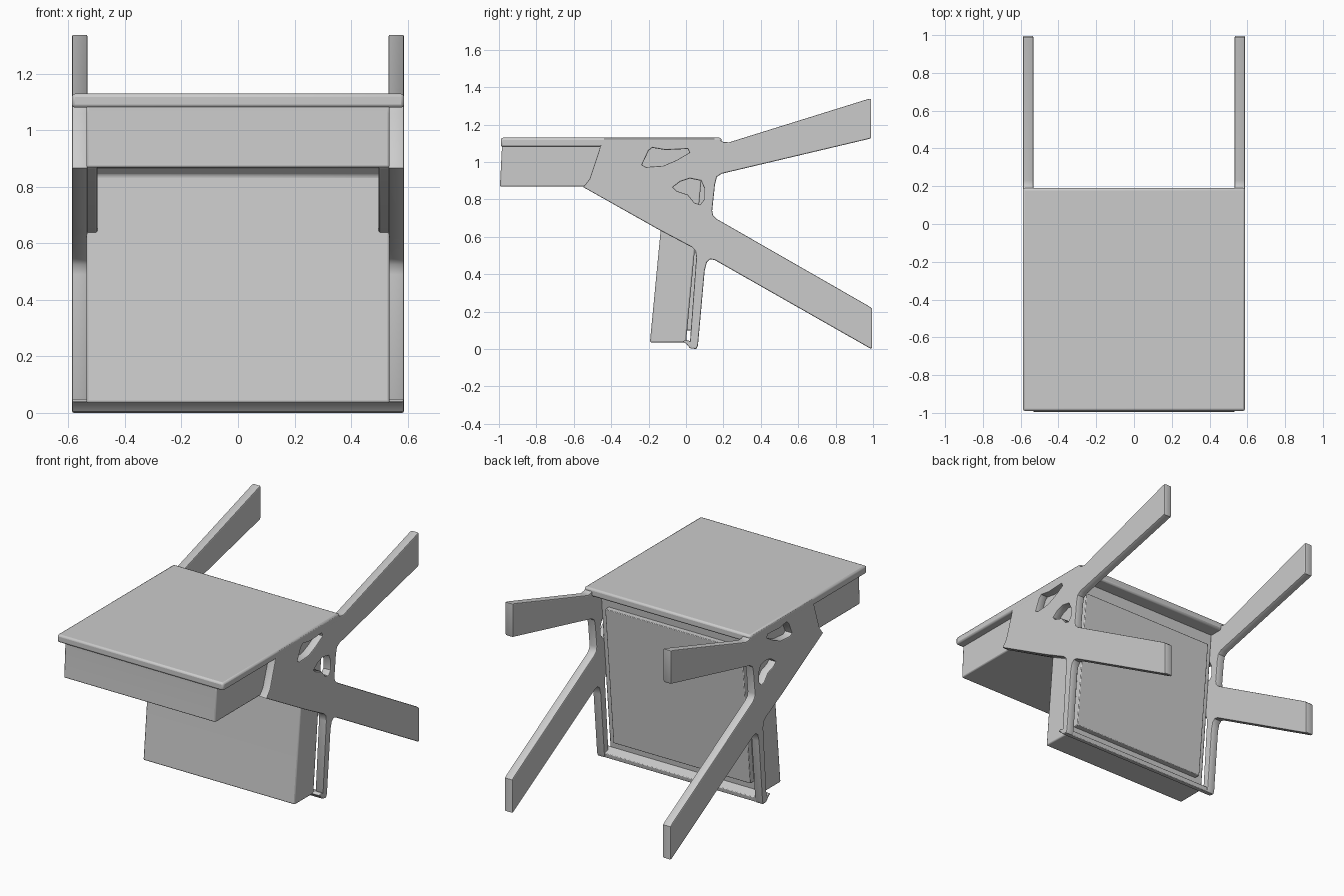
import bpy, bmesh
from math import radians
from mathutils import Vector

if "Cube" in bpy.data.objects:
    bpy.data.objects.remove(bpy.data.objects["Cube"])


def prism(name, profile, x0, x1, bevel=0.008):
    """Extrude a (y, z) side profile from x0 to x1, with softened edges."""
    bm = bmesh.new()
    face = bm.faces.new([bm.verts.new((x0, y, z)) for y, z in profile])
    ext = bmesh.ops.extrude_face_region(bm, geom=[face])
    verts = [v for v in ext["geom"] if isinstance(v, bmesh.types.BMVert)]
    bmesh.ops.translate(bm, vec=Vector((x1 - x0, 0, 0)), verts=verts)
    bmesh.ops.recalc_face_normals(bm, faces=bm.faces)
    mesh = bpy.data.meshes.new(name)
    bm.to_mesh(mesh)
    bm.free()
    obj = bpy.data.objects.new(name, mesh)
    bpy.context.collection.objects.link(obj)
    mod = obj.modifiers.new("soft_edges", 'BEVEL')
    mod.width, mod.segments = bevel, 2
    mod.limit_method, mod.angle_limit = 'ANGLE', radians(35)
    smooth(obj)
    return obj


def smooth(obj):
    bpy.ops.object.select_all(action='DESELECT')
    obj.select_set(True)
    bpy.context.view_layer.objects.active = obj
    bpy.ops.object.shade_smooth_by_angle(angle=radians(35))


def plate(name, loops, x_mid, thick, bevel=0.006):
    """Flat plate in the YZ plane; loops after the first become openings."""
    cu = bpy.data.curves.new(name, 'CURVE')
    cu.dimensions, cu.fill_mode = '2D', 'BOTH'
    cu.extrude, cu.bevel_depth = thick / 2 - bevel, bevel
    cu.offset, cu.bevel_resolution = -bevel, 1
    for loop in loops:
        sp = cu.splines.new('POLY')
        sp.points.add(len(loop) - 1)
        for p, (y, z) in zip(sp.points, loop):
            p.co = (y, z, 0, 1)
        sp.use_cyclic_u = True
    obj = bpy.data.objects.new(name, cu)
    bpy.context.collection.objects.link(obj)
    obj.rotation_euler = (radians(90), 0, radians(90))
    obj.location.x = x_mid
    bpy.ops.object.select_all(action='DESELECT')
    obj.select_set(True)
    bpy.context.view_layer.objects.active = obj
    bpy.ops.object.convert(target='MESH')
    smooth(bpy.context.object)


# seat board
prism("seat_board", [(-0.99, 1.08), (0.19, 1.08), (0.19, 1.13), (-0.99, 1.13)],
      -0.588, 0.588, 0.012)

# solid core: front apron box and the leaning leg panel
prism("apron_and_leg_panel",
      [(-0.985, 1.09), (-0.985, 1.06), (-0.995, 0.868), (-0.15, 0.868),
       (-0.12, 0.84), (-0.135, 0.64), (-0.193, 0.035), (0.0, 0.035),
       (0.10, 1.09)], -0.537, 0.537)

# raised slab on the back of the leg panel
prism("back_slab", [(-0.01, 0.10), (0.042, 0.10), (0.126, 0.99), (0.07, 0.99)],
      -0.485, 0.485, 0.004)

# bottom rail joining the two side frames
prism("bottom_rail", [(-0.02, 0.04), (0.0, 0.03), (0.022, 0.004), (0.055, 0.0),
                      (0.06, 0.03), (0.0, 0.05)], -0.586, 0.586, 0.004)

# side frames with two pockets and splayed arms
outline = [(-0.455, 1.10), (-0.465, 1.06), (-0.515, 0.91), (-0.55, 0.866),
           (-0.14, 0.635), (0.03, 0.545), (0.05, 0.525), (0.055, 0.49),
           (0.02, 0.02), (0.03, 0.004), (0.055, 0.0), (0.064, 0.02),
           (0.10, 0.42), (0.112, 0.465), (0.13, 0.48), (0.155, 0.475),
           (0.985, 0.003), (0.995, 0.005), (0.995, 0.215), (0.98, 0.228),
           (0.165, 0.695), (0.145, 0.715), (0.14, 0.74), (0.155, 0.88),
           (0.165, 0.92), (0.19, 0.937), (0.985, 1.125), (0.99, 1.135),
           (0.99, 1.338), (0.975, 1.337), (0.23, 1.105), (0.20, 1.107),
           (0.17, 1.125), (0.15, 1.126), (-0.44, 1.126)]
upper_pocket = [(-0.235, 0.985), (-0.20, 1.06), (-0.18, 1.076), (-0.11, 1.064),
                (0.01, 1.07), (0.018, 1.05), (-0.05, 1.01), (-0.12, 0.98),
                (-0.215, 0.973)]
lower_pocket = [(-0.07, 0.865), (-0.03, 0.895), (0.02, 0.912), (0.08, 0.90),
                (0.098, 0.86), (0.098, 0.80), (0.075, 0.772), (0.045, 0.782),
                (0.01, 0.825), (-0.05, 0.845)]
gusset = [(-0.54, 0.868), (-0.14, 0.64), (-0.10, 0.63), (-0.10, 0.88), (-0.54, 0.88)]
for side, s in (("left", -1), ("right", 1)):
    plate(f"{side}_side_frame", [outline, upper_pocket, lower_pocket], s * 0.56, 0.055)
    # thicker inner web under the seat
    prism(f"{side}_gusset", gusset, s * 0.498, s * 0.55, 0.006)
